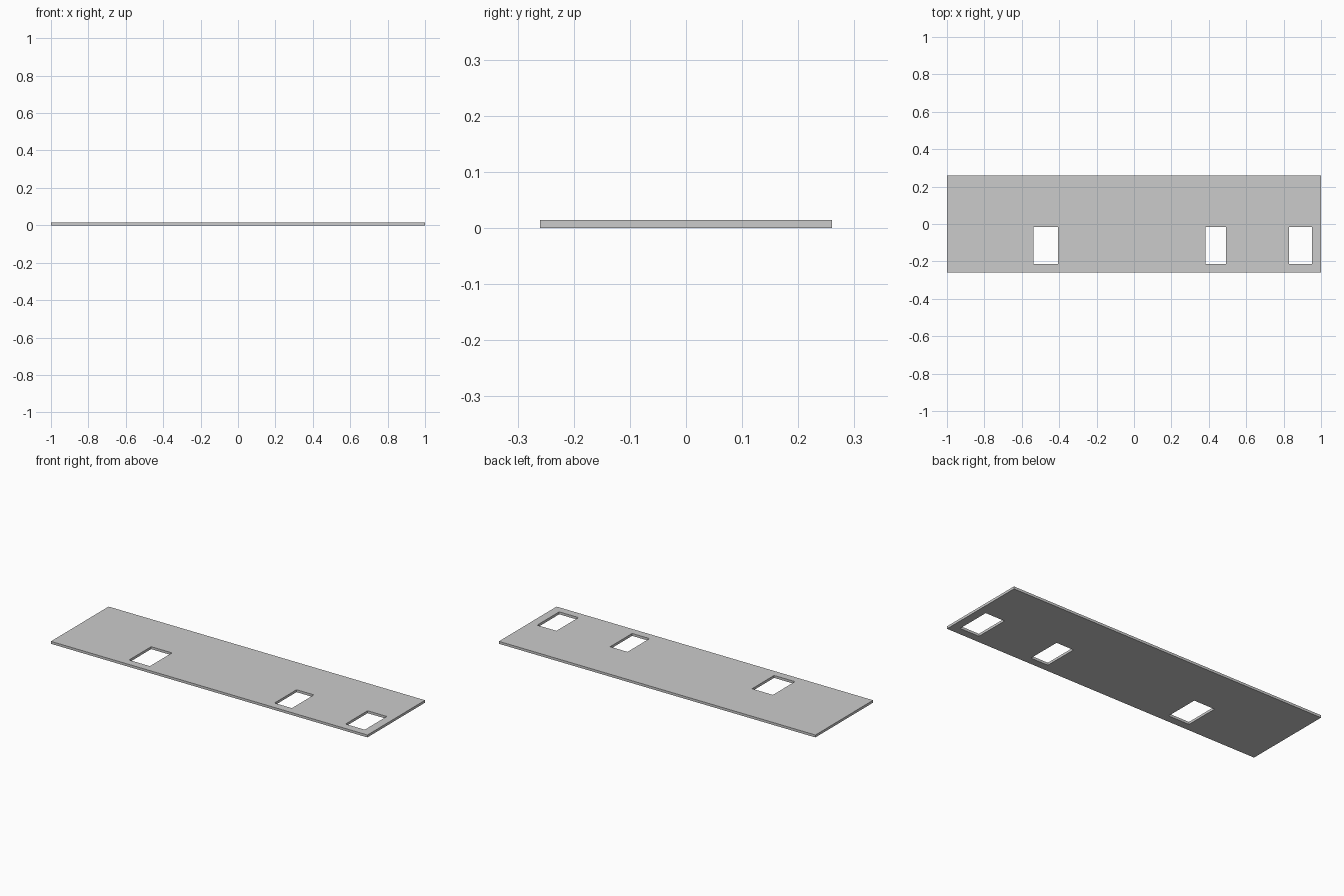
import bpy, bmesh

if "Cube" in bpy.data.objects:
    bpy.data.objects.remove(bpy.data.objects["Cube"])

HALF_X, HALF_Y, THICK = 1.0, 0.26, 0.014
OPEN_Y = (-0.215, -0.016)
OPENINGS = [(-0.538, -0.406), (0.381, 0.491), (0.83, 0.952)]

# Grid lines of the panel; cells falling on an opening are left out
xs = [-HALF_X] + [x for pair in OPENINGS for x in pair] + [HALF_X]
ys = [-HALF_Y, *OPEN_Y, HALF_Y]

bm = bmesh.new()
verts = [[bm.verts.new((x, y, 0)) for y in ys] for x in xs]
for i in range(len(xs) - 1):
    for j in range(len(ys) - 1):
        if j == 1 and i % 2 == 1:
            continue
        bm.faces.new((verts[i][j], verts[i + 1][j],
                      verts[i + 1][j + 1], verts[i][j + 1]))

# Give the sheet its thickness, including the opening walls
ext = bmesh.ops.extrude_face_region(bm, geom=bm.faces[:], use_keep_orig=True)
top = [g for g in ext["geom"] if isinstance(g, bmesh.types.BMVert)]
bmesh.ops.translate(bm, verts=top, vec=(0, 0, THICK))
bmesh.ops.recalc_face_normals(bm, faces=bm.faces[:])

mesh = bpy.data.meshes.new("slotted_panel")
bm.to_mesh(mesh)
bm.free()
panel = bpy.data.objects.new("slotted_panel", mesh)
bpy.context.collection.objects.link(panel)
